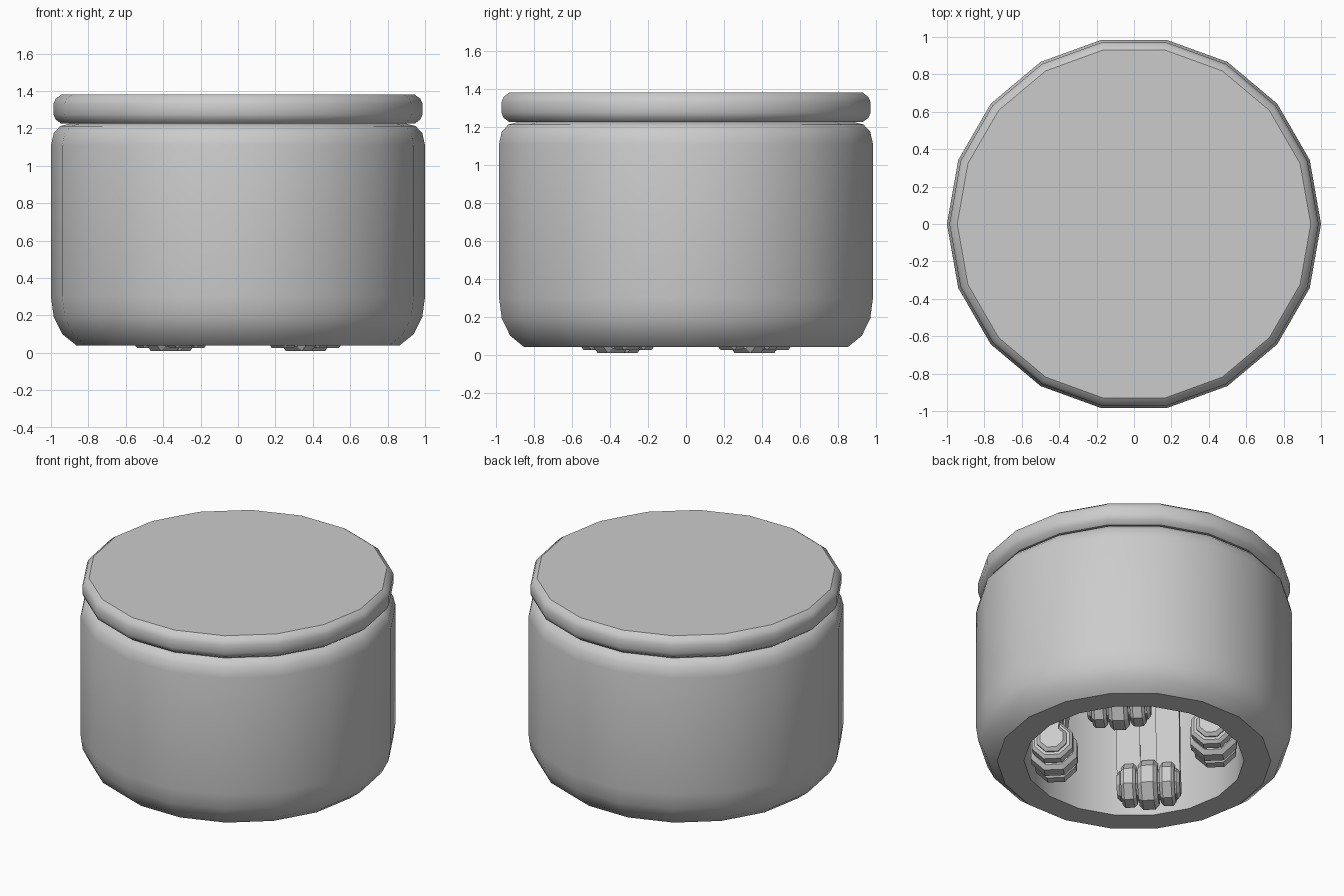
import bpy, bmesh
from math import cos, sin, pi, radians
from mathutils import Matrix, Vector

if "Cube" in bpy.data.objects:
    bpy.data.objects.remove(bpy.data.objects["Cube"])

SIDES = 18


def finish(name, bm, angle):
    """Turn a bmesh into a named object with angle-limited smooth shading."""
    bmesh.ops.recalc_face_normals(bm, faces=bm.faces)
    mesh = bpy.data.meshes.new(name)
    bm.to_mesh(mesh)
    bm.free()
    obj = bpy.data.objects.new(name, mesh)
    bpy.context.collection.objects.link(obj)
    bpy.ops.object.select_all(action='DESELECT')
    obj.select_set(True)
    bpy.context.view_layer.objects.active = obj
    bpy.ops.object.shade_smooth_by_angle(angle=radians(angle))
    return obj


def lathe(name, profile, angle):
    """Spin a profile of (radius, z) points and cap both ends."""
    bm = bmesh.new()
    rings = []
    for r, z in profile:
        rings.append([bm.verts.new((r * cos(2 * pi * i / SIDES),
                                    r * sin(2 * pi * i / SIDES), z))
                      for i in range(SIDES)])
    for a, b in zip(rings, rings[1:]):
        for i in range(SIDES):
            j = (i + 1) % SIDES
            bm.faces.new((a[i], a[j], b[j], b[i]))
    bm.faces.new(rings[0])
    bm.faces.new(rings[-1])
    return finish(name, bm, angle)


def add_disc(bm, place, centre, radius, width, sides=8):
    """Disc with bevelled rims, its axis along the local y direction."""
    turn = Matrix.Rotation(pi / 2, 4, 'X') @ Matrix.Rotation(pi / sides, 4, 'Z')
    part = bmesh.ops.create_cone(
        bm, cap_ends=True, segments=sides, radius1=radius, radius2=radius,
        depth=width, matrix=place @ Matrix.Translation(centre) @ turn)
    caps = {f for v in part["verts"] for f in v.link_faces if len(f.verts) == sides}
    rims = list({e for f in caps for e in f.edges})
    bmesh.ops.bevel(bm, geom=rims, offset=min(radius, width) * 0.2,
                    segments=1, affect='EDGES')


def add_bar(bm, place, start, end, depth, width):
    """Flat bar between two points of the leg's local xz plane."""
    start, end = Vector(start), Vector(end)
    line = end - start
    turn = line.to_track_quat('Z', 'Y').to_matrix().to_4x4()
    size = Matrix.Diagonal((depth, width, line.length, 1))
    bmesh.ops.create_cube(
        bm, size=1,
        matrix=place @ Matrix.Translation((start + end) / 2) @ turn @ size)


# Hollow body, open underneath
body = lathe("body_shell", [
    (0.90, 1.225), (0.95, 1.212), (0.985, 1.175), (1.0, 1.11),
    (1.0, 0.30), (0.985, 0.19), (0.94, 0.10), (0.865, 0.04),
    (0.695, 0.04), (0.695, 1.10)], 35)

# Creases that separate the two side panels
for edge in body.data.edges:
    a, b = (body.data.vertices[i].co for i in edge.vertices)
    if abs(a.z - b.z) > 0.5 and abs(abs(a.x) - cos(pi / 9)) < 0.01:
        edge.use_edge_sharp = True

# Rounded lid
lathe("lid", [
    (0.945, 1.38), (0.975, 1.358), (0.987, 1.33),
    (0.987, 1.275), (0.975, 1.247), (0.945, 1.225)], 35)

# Four folded legs stowed inside the body
KNEE_R, KNEE_Z = 0.51, 0.155
HIP_R, HIP_Z = 0.42, 0.90
for quarter, label in enumerate(("back_left", "back_right",
                                 "front_right", "front_left")):
    place = Matrix.Rotation(pi / 4 + quarter * pi / 2, 4, 'Z') \
        @ Matrix.Translation((0, -0.05, 0))

    # Knee and hip hinges: centre disc, fork discs and pin
    for part, r, z in (("knee", KNEE_R, KNEE_Z), ("hip", HIP_R, HIP_Z)):
        bm = bmesh.new()
        add_disc(bm, place, (r, 0, z), 0.158, 0.125)
        for side in (-1, 1):
            add_disc(bm, place, (r, side * 0.122, z), 0.14, 0.095)
        add_disc(bm, place, (r, 0, z), 0.10, 0.40)
        finish(f"{label}_{part}_hinge", bm, 30)

    # Lower leg: a pair of outer bars
    bm = bmesh.new()
    for side in (-1, 1):
        y = side * 0.125
        add_bar(bm, place, (KNEE_R, y, KNEE_Z), (HIP_R, y, HIP_Z), 0.15, 0.07)
    finish(f"{label}_lower_leg", bm, 30)

    # Upper leg: a single bar between them
    bm = bmesh.new()
    add_bar(bm, place, (KNEE_R, 0, KNEE_Z), (HIP_R, 0, HIP_Z), 0.12, 0.05)
    finish(f"{label}_upper_leg", bm, 30)

    # Mount that hangs the leg from the ceiling
    bm = bmesh.new()
    add_bar(bm, place, (HIP_R, 0, HIP_Z), (HIP_R, 0, 1.12), 0.14, 0.12)
    finish(f"{label}_mount", bm, 30)
